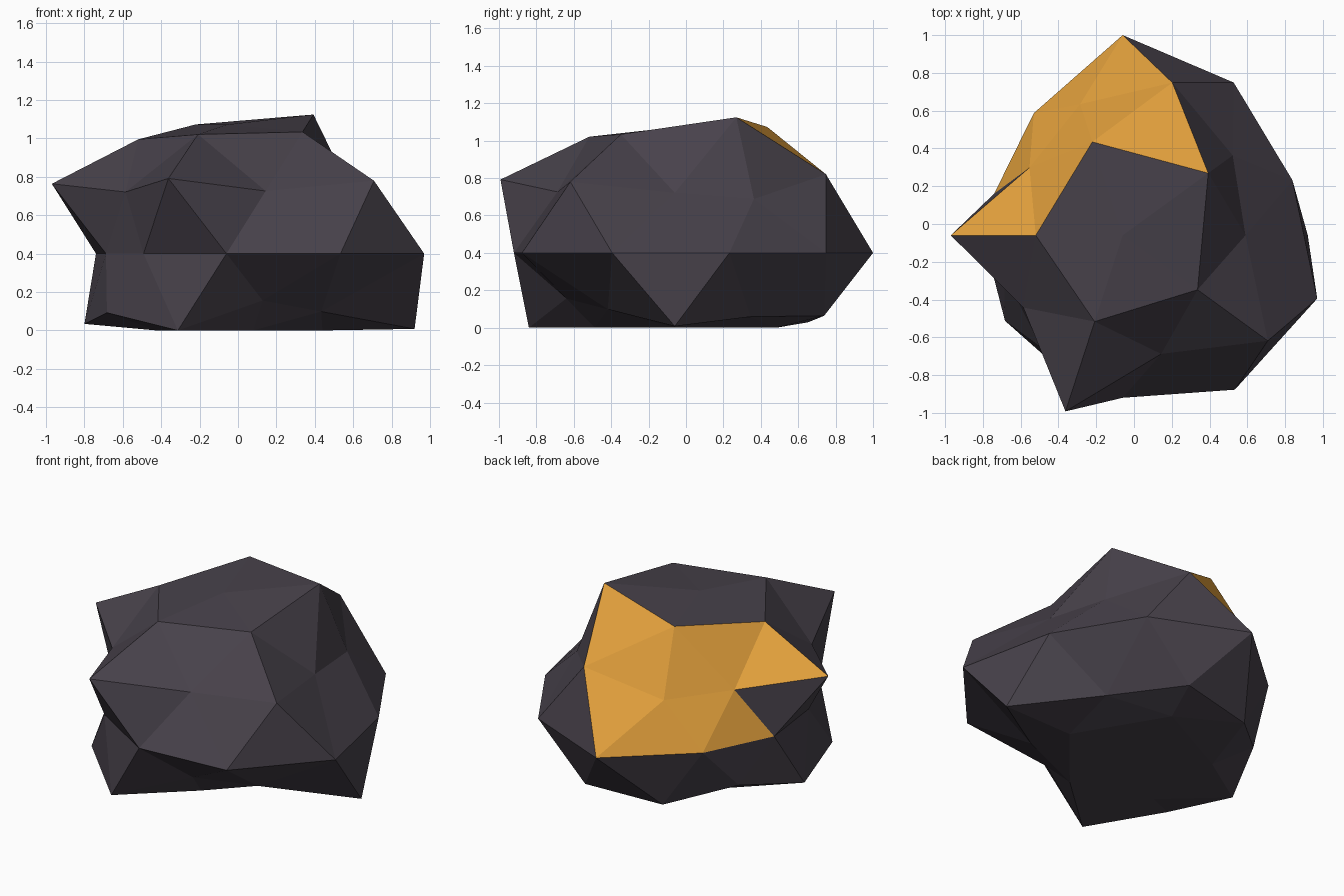
import bpy
import bmesh
from math import atan2, degrees
from mathutils import Matrix, Vector

if "Cube" in bpy.data.objects:
    bpy.data.objects.remove(bpy.data.objects["Cube"], do_unlink=True)


def make_material(name, rgb):
    mat = bpy.data.materials.new(name)
    mat.use_nodes = True
    colour = (*rgb, 1.0)
    mat.diffuse_color = colour
    mat.node_tree.nodes["Principled BSDF"].inputs["Base Color"].default_value = colour
    return mat


def azimuth(direction):
    return round(degrees(atan2(direction.y, direction.x))) % 360


# Horizontal reach of each sphere ring, listed counter-clockwise from +x
REACH = {
    "upper_cap": (0.56, 0.52, 0.46, 0.48, 0.49),
    "upper_ring": (0.65, 0.72, 0.85, 0.73, 0.61, 0.91, 0.65, 0.98, 0.66, 0.95),
    "equator": (0.945, 1.0, 1.06, 0.8, 0.715, 0.66, 0.735, 0.86, 1.01, 1.083),
    "lower_ring": (0.98, 0.69, 0.84, 0.75, 0.69, 0.74, 0.77, 0.82, 0.61, 0.61),
    "lower_cap": (0.5, 0.57, 0.45, 0.45, 0.45),
}
POLE_REACH = 0.84
CENTRE = Vector((-0.06, -0.06, 0.4))
SQUASH = 0.8


def ring_name(height):
    if abs(height) < 0.1:
        return "equator"
    side = "upper" if height > 0 else "lower"
    if abs(height) > 0.95:
        return side + "_pole"
    return side + ("_cap" if abs(height) > 0.7 else "_ring")


def is_ore(direction):
    """Ore covers the upper back of the rock, narrowing lower down."""
    angle = azimuth(direction)
    if 0.5 < direction.z < 0.8:
        return 65 < angle < 175
    return 0.1 < direction.z < 0.5 and 80 < angle < 155


# Faceted sphere, turned so that its corners line up with the rings
bm = bmesh.new()
bmesh.ops.create_icosphere(bm, subdivisions=2, radius=1.0,
                           matrix=Matrix.Rotation(degrees(0) + 3.14159265, 4, "Z"))

# Ore patch, chosen while the sphere is still regular
for face in bm.faces:
    face.smooth = False
    face.material_index = int(is_ore(face.calc_center_median()))

# Push every corner out along its own direction
rings = {}
for vert in bm.verts:
    rings.setdefault(ring_name(vert.co.z), []).append(vert)
for name, verts in rings.items():
    verts.sort(key=lambda v: azimuth(v.co))
    for i, vert in enumerate(verts):
        if name in REACH:
            vert.co *= REACH[name][i] / vert.co.xy.length
        else:
            vert.co *= POLE_REACH

# Squash the rock and flatten its underside on the ground
for vert in bm.verts:
    vert.co.z *= SQUASH
    vert.co += CENTRE
    vert.co.z = max(vert.co.z, 0.0)
bmesh.ops.recalc_face_normals(bm, faces=bm.faces)

mesh = bpy.data.meshes.new("ore_rock")
bm.to_mesh(mesh)
bm.free()
mesh.materials.append(make_material("dark_stone", (0.064, 0.054, 0.07)))
mesh.materials.append(make_material("golden_ore", (0.76, 0.35, 0.045)))
rock = bpy.data.objects.new("ore_rock", mesh)
bpy.context.collection.objects.link(rock)
